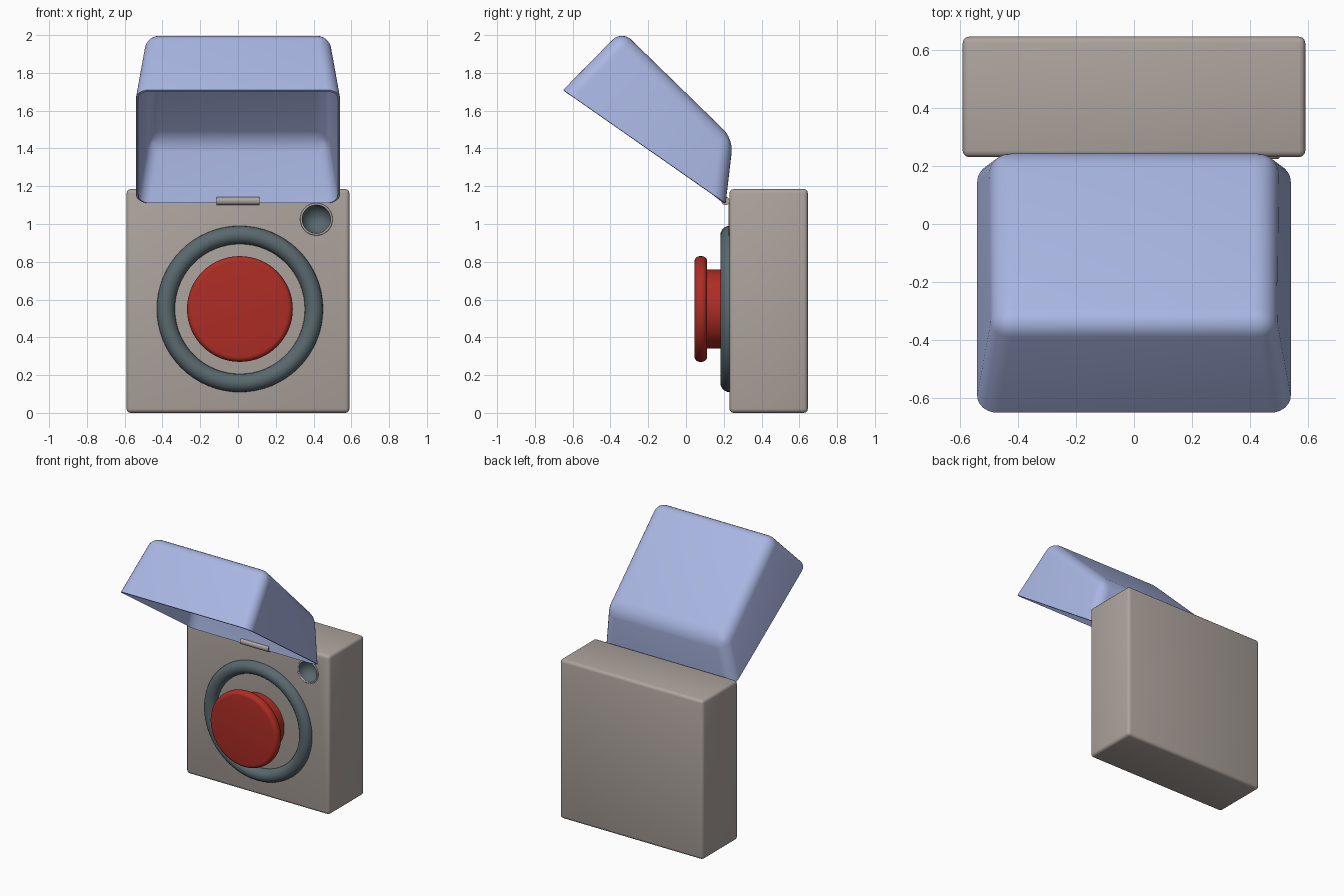
import bpy, bmesh
from math import radians
from mathutils import Vector

if "Cube" in bpy.data.objects:
    bpy.data.objects.remove(bpy.data.objects["Cube"])


def material(name, colour):
    m = bpy.data.materials.new(name)
    m.use_nodes = True
    m.diffuse_color = (*colour, 1)
    m.node_tree.nodes["Principled BSDF"].inputs["Base Color"].default_value = (*colour, 1)
    return m


GREY = material("warm grey", (0.42, 0.37, 0.34))
RED = material("button red", (0.42, 0.026, 0.018))
DARK = material("dark slate", (0.10, 0.14, 0.155))
BLUE = material("pale blue", (0.40, 0.47, 0.77))

FRONT = 0.23            # y of the housing's front face
CENTRE = (0.01, 0.55)   # x, z of the button


def finish(name, mat):
    """Name, colour and shade the active object."""
    ob = bpy.context.object
    ob.name = ob.data.name = name
    if mat:
        ob.data.materials.clear()
        ob.data.materials.append(mat)
    bpy.ops.object.shade_smooth_by_angle(angle=radians(35))
    return ob


def bevel(ob, width, segments):
    mod = ob.modifiers.new("soft edges", "BEVEL")
    mod.width, mod.segments, mod.limit_method = width, segments, "ANGLE"
    bpy.ops.object.modifier_apply(modifier=mod.name)


def disc(name, mat, radius, y0, y1, rounding):
    """Cylinder along y around the button centre."""
    bpy.ops.mesh.primitive_cylinder_add(vertices=64, radius=radius, depth=y1 - y0,
        location=(CENTRE[0], (y0 + y1) / 2, CENTRE[1]), rotation=(radians(90), 0, 0))
    if rounding:
        bevel(bpy.context.object, rounding, 5)
    return finish(name, mat)


def ring(name, mat, x, y, z, major, minor):
    bpy.ops.mesh.primitive_torus_add(location=(x, y, z), rotation=(radians(90), 0, 0),
        major_radius=major, minor_radius=minor, major_segments=64, minor_segments=20)
    return finish(name, mat)


# Housing with softened edges
bpy.ops.mesh.primitive_cube_add(size=1, location=(0, 0.4375, 0.5925))
housing = bpy.context.object
housing.dimensions = (1.18, 0.415, 1.185)
bpy.ops.object.transform_apply(location=False, rotation=False, scale=True)
bevel(housing, 0.022, 3)

# Round socket cut into the upper corner of the housing
SOCKET = (0.415, FRONT, 1.025)
bpy.ops.mesh.primitive_uv_sphere_add(segments=48, ring_count=24, radius=0.08, location=SOCKET)
cutter = bpy.context.object
cutter.hide_render = True
bpy.context.view_layer.objects.active = housing
cut = housing.modifiers.new("socket", "BOOLEAN")
cut.object, cut.operation, cut.solver = cutter, "DIFFERENCE", "EXACT"
bpy.ops.object.modifier_apply(modifier=cut.name)
bpy.data.objects.remove(cutter)
housing.select_set(True)
finish("housing", GREY)

# Dark bowl lining the socket, and its thin rim
bm = bmesh.new()
bmesh.ops.create_uvsphere(bm, u_segments=48, v_segments=24, radius=0.078)
bmesh.ops.delete(bm, geom=[v for v in bm.verts if v.co.y < -0.001], context="VERTS")
bmesh.ops.reverse_faces(bm, faces=bm.faces)
mesh = bpy.data.meshes.new("socket_bowl")
bm.to_mesh(mesh)
bm.free()
bowl = bpy.data.objects.new("socket_bowl", mesh)
bowl.location = SOCKET
bpy.context.collection.objects.link(bowl)
bpy.ops.object.select_all(action="DESELECT")
bowl.select_set(True)
bpy.context.view_layer.objects.active = bowl
finish("socket_bowl", DARK)
ring("socket_rim", GREY, *SOCKET, 0.08, 0.006)

# Guard ring, neck and cap of the push button
ring("guard_ring", DARK, CENTRE[0], FRONT, CENTRE[1], 0.392, 0.048)
disc("button_neck", RED, 0.21, 0.09, 0.25, 0)
disc("button_cap", RED, 0.28, 0.045, 0.112, 0.028)

# Hinge barrel under the cover
bpy.ops.mesh.primitive_cylinder_add(vertices=24, radius=0.022, depth=0.23,
    location=(0, 0.209, 1.122), rotation=(0, radians(90), 0))
finish("hinge_barrel", GREY)

# Cover: tapered open box, swung up; corners as (y, z, half width)
PROFILE = [(0.21, 1.11, 0.54), (0.25, 1.45, 0.485), (-0.34, 2.025, 0.485), (-0.65, 1.71, 0.54)]
bm = bmesh.new()
right, left = ([bm.verts.new((s * w, y, z)) for y, z, w in PROFILE] for s in (-1, 1))
bm.faces.new(right)
bm.faces.new(left[::-1])
for i in range(3):
    bm.faces.new((right[i], left[i], left[i + 1], right[i + 1]))
bmesh.ops.recalc_face_normals(bm, faces=bm.faces)
bm.normal_update()
# make the shell face outwards
middle = sum((v.co for v in bm.verts), Vector()) / len(bm.verts)
for f in bm.faces:
    if f.normal.dot(f.calc_center_median() - middle) < 0:
        f.normal_flip()
bmesh.ops.bevel(bm, geom=[e for e in bm.edges if not e.is_boundary], offset=0.07,
    segments=6, profile=0.5, affect="EDGES", clamp_overlap=True)
mesh = bpy.data.meshes.new("cover")
bm.to_mesh(mesh)
bm.free()
cover = bpy.data.objects.new("cover", mesh)
bpy.context.collection.objects.link(cover)
bpy.ops.object.select_all(action="DESELECT")
cover.select_set(True)
bpy.context.view_layer.objects.active = cover
shell = cover.modifiers.new("wall", "SOLIDIFY")
shell.thickness, shell.offset = 0.012, -1
bpy.ops.object.modifier_apply(modifier=shell.name)
finish("cover", BLUE)
